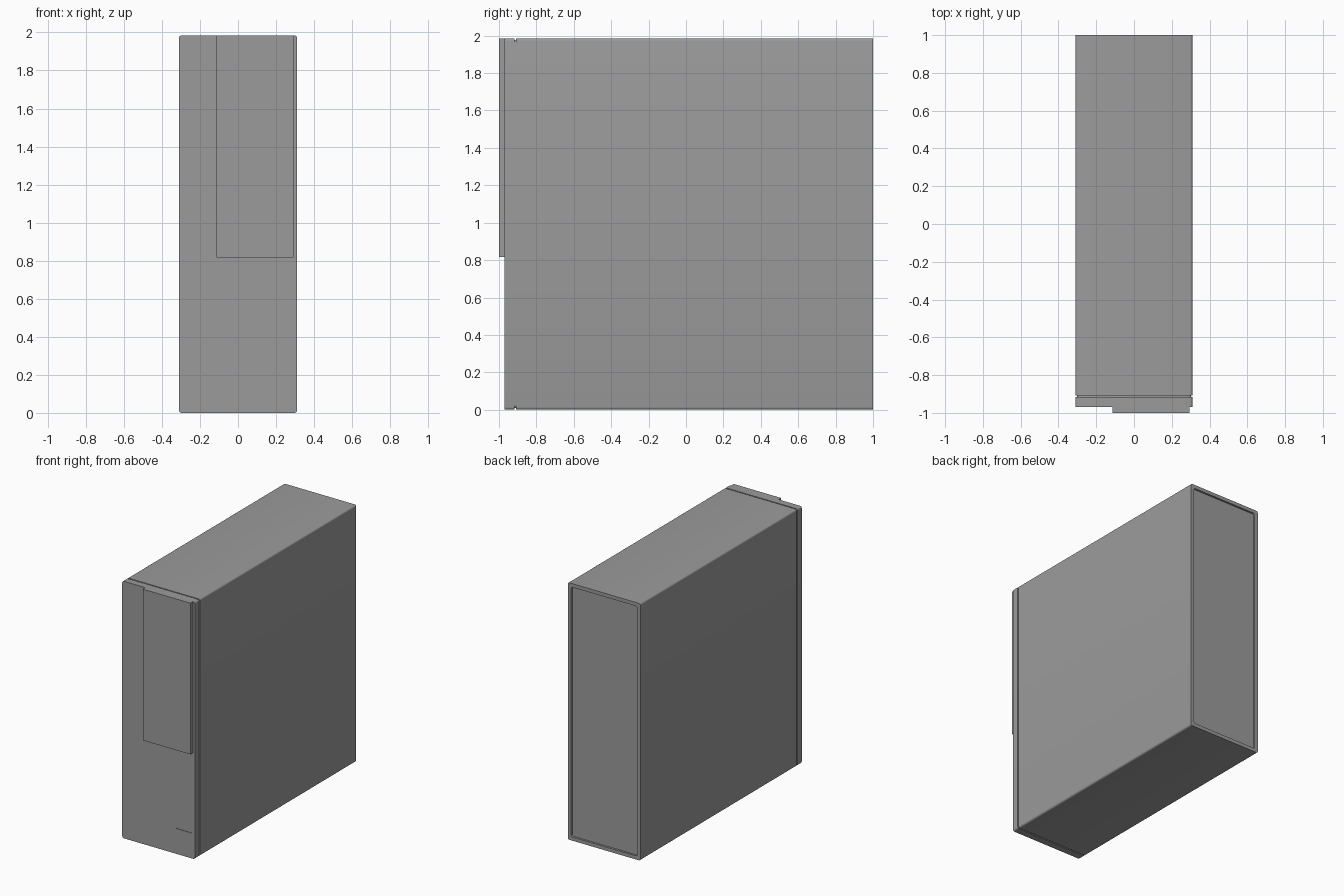
import bpy, bmesh
from math import cos, sin, pi

if "Cube" in bpy.data.objects:
    bpy.data.objects.remove(bpy.data.objects["Cube"])

HALF_W, HEIGHT, RADIUS = 0.31, 1.985, 0.014

# Dark grey for the whole case
grey = bpy.data.materials.new("dark_grey")
grey.diffuse_color = (0.33, 0.33, 0.33, 1)
grey.use_nodes = True
grey.node_tree.nodes["Principled BSDF"].inputs["Base Color"].default_value = grey.diffuse_color


def rounded_rect(inset, steps=4):
    """Case cross-section in x/z with rounded corners, shrunk by inset."""
    hw, hh = HALF_W - inset - RADIUS, HEIGHT / 2 - inset - RADIUS
    corners = [(1, 1), (-1, 1), (-1, -1), (1, -1)]
    pts = []
    for q, (sx, sz) in enumerate(corners):
        for i in range(steps + 1):
            a = (q + i / steps) * pi / 2
            pts.append((sx * hw + RADIUS * cos(a),
                        HEIGHT / 2 + sz * hh + RADIUS * sin(a)))
    return pts


def finish(name, bm):
    bmesh.ops.recalc_face_normals(bm, faces=bm.faces)
    mesh = bpy.data.meshes.new(name)
    bm.to_mesh(mesh)
    bm.free()
    mesh.materials.append(grey)
    obj = bpy.data.objects.new(name, mesh)
    bpy.context.collection.objects.link(obj)
    return obj


def loft(name, sections):
    """Closed solid through (y, inset) sections from front to back."""
    bm = bmesh.new()
    rings = [[bm.verts.new((x, y, z)) for x, z in rounded_rect(inset)]
             for y, inset in sections]
    for a, b in zip(rings, rings[1:]):
        for i in range(len(a)):
            j = (i + 1) % len(a)
            bm.faces.new((a[i], a[j], b[j], b[i]))
    bm.faces.new(rings[0])
    bm.faces.new(rings[-1])
    return finish(name, bm)


def box(name, lo, hi):
    bm = bmesh.new()
    bmesh.ops.create_cube(bm, size=1)
    for v in bm.verts:
        v.co = [(l + h) / 2 + c * (h - l) for c, l, h in zip(v.co, lo, hi)]
    return finish(name, bm)


# Main case: seam neck at the front, shallow recess in the back
case = loft("case_body", [(-0.92, 0.008), (-0.908, 0.008), (-0.908, 0),
                          (1.0, 0), (1.0, 0.028), (0.985, 0.028)])

# Front bezel
bezel = loft("front_bezel", [(-0.97, 0), (-0.917, 0)])

# Thin slot low on the bezel
cutter = box("slot_cutter", (0.15, -0.99, 0.195), (0.28, -0.966, 0.199))
cutter.hide_render = True
cutter.hide_set(True)
cut = bezel.modifiers.new("slot", 'BOOLEAN')
cut.operation = 'DIFFERENCE'
cut.object = cutter

# Raised drive-bay panel on the upper front
box("drive_bay_panel", (-0.113, -1.0, 0.817), (0.293, -0.968, HEIGHT))

# Smooth the rounded corners, keep other edges sharp
bpy.ops.object.select_all(action='DESELECT')
for obj in (case, bezel):
    obj.select_set(True)
bpy.context.view_layer.objects.active = case
bpy.ops.object.shade_smooth_by_angle(angle=pi / 6)
